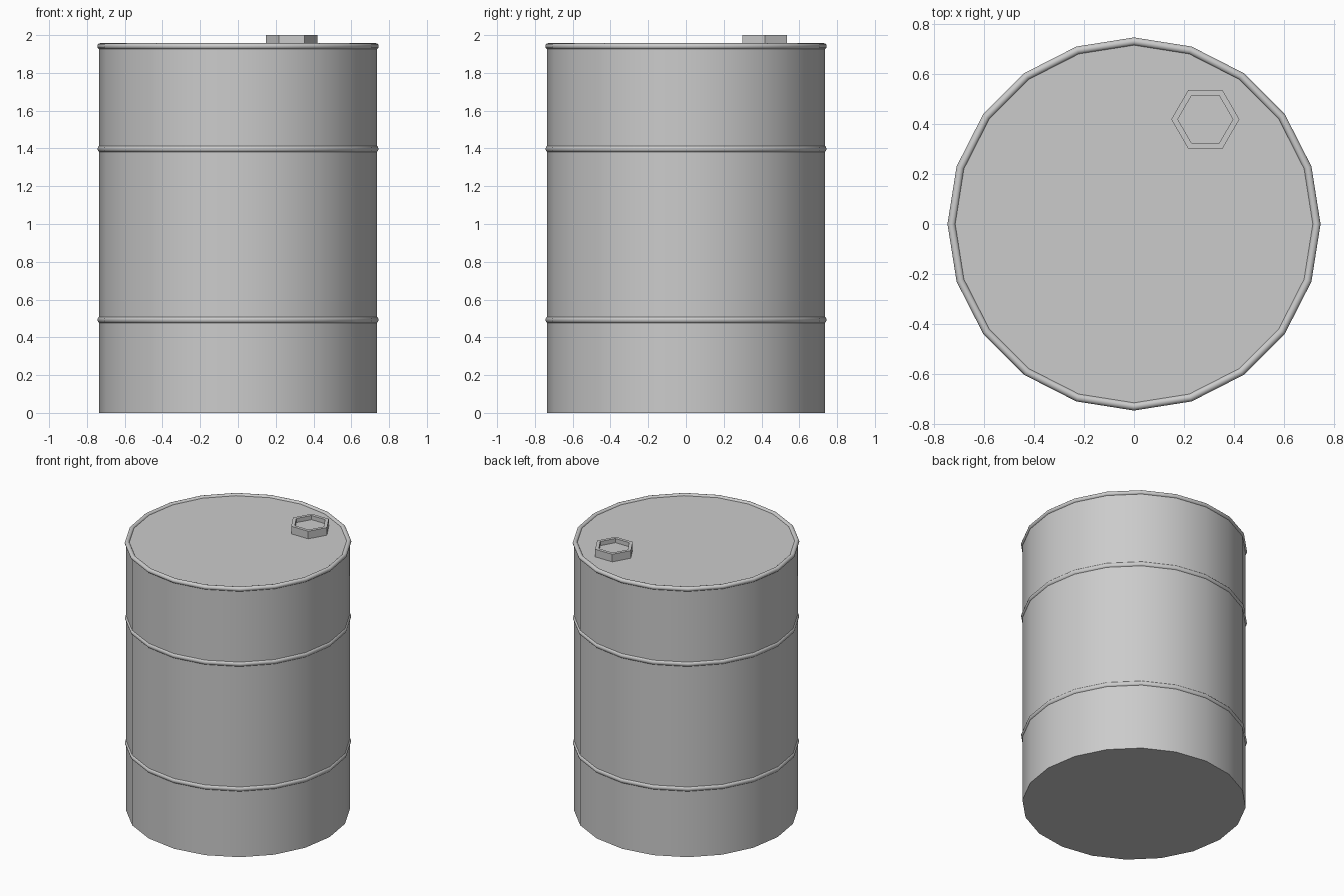
import bpy, bmesh, math

if "Cube" in bpy.data.objects:
    bpy.data.objects.remove(bpy.data.objects["Cube"])

SIDES = 20

def smooth(obj):
    bpy.ops.object.select_all(action='DESELECT')
    obj.select_set(True)
    bpy.context.view_layer.objects.active = obj
    bpy.ops.object.shade_smooth_by_angle(angle=math.radians(40))

def hoop(name, z, radius, tube):
    bpy.ops.mesh.primitive_torus_add(major_segments=SIDES, minor_segments=12,
                                     major_radius=radius, minor_radius=tube,
                                     location=(0, 0, z))
    obj = bpy.context.object
    obj.name = name
    smooth(obj)

def loop_ring(bm, sides, r, z):
    return [bm.verts.new((r * math.cos(2 * math.pi * i / sides),
                          r * math.sin(2 * math.pi * i / sides), z))
            for i in range(sides)]

def lathe(name, profile, sides, location=(0, 0, 0)):
    # spin a radius/height profile, capping both ends
    bm = bmesh.new()
    rings = [loop_ring(bm, sides, r, z) for r, z in profile]
    for a, b in zip(rings, rings[1:]):
        for i in range(sides):
            j = (i + 1) % sides
            bm.faces.new((a[i], a[j], b[j], b[i]))
    bm.faces.new(rings[0][::-1])
    bm.faces.new(rings[-1])
    mesh = bpy.data.meshes.new(name)
    bm.to_mesh(mesh)
    bm.free()
    obj = bpy.data.objects.new(name, mesh)
    obj.location = location
    bpy.context.collection.objects.link(obj)
    return obj

# drum shell with flat lid and base
smooth(lathe("drum_body", [(0.735, 0), (0.735, 1.945)], SIDES))

# rolling hoops and top rim
hoop("lower_hoop", 0.493, 0.725, 0.019)
hoop("upper_hoop", 1.398, 0.725, 0.019)
hoop("top_rim", 1.941, 0.729, 0.016)

# hexagonal bung cap with a shallow recess
lathe("bung_cap", [(0.136, 1.94), (0.136, 2.0), (0.11, 2.0), (0.11, 1.97)],
      6, (0.285, 0.418, 0))
